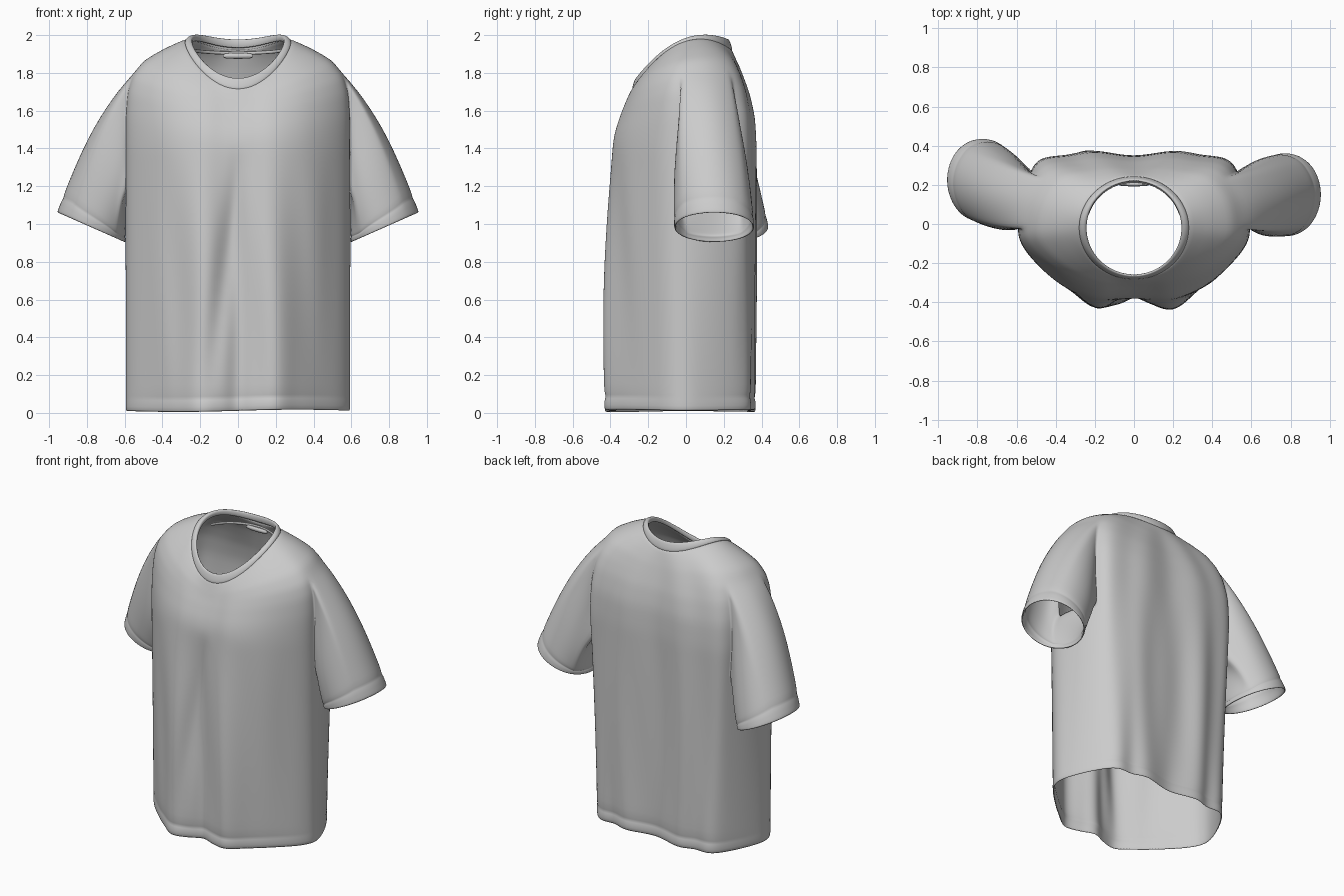
import bpy, bmesh, math
from mathutils import Vector

if "Cube" in bpy.data.objects:
    bpy.data.objects.remove(bpy.data.objects["Cube"])

SUB = 4  # columns per section control point

# Half cross-sections, back centre -> side -> front centre
CHEST = [(0, .345), (.2, .37), (.34, .35), (.47, .33), (.53, .26), (.58, .13), (.59, -.02),
         (.56, -.12), (.46, -.235), (.34, -.325), (.2, -.38), (.08, -.38), (0, -.378)]
HEM = [(0, .325), (.19, .365), (.3, .335), (.4, .335), (.47, .275), (.55, .13), (.59, -.01),
       (.545, -.12), (.42, -.25), (.31, -.345), (.2, -.425), (.09, -.405), (0, -.37)]

# Shoulder profile: height fraction, then how much chest width remains at side, front, back
SHOULDER = [(0, 1, 1, 1), (.3, 1, .83, .94), (.53, .97, .57, .74), (.68, .89, .38, .53),
            (.81, .7, .23, .34), (.91, .38, .11, .17), (1, 0, 0, 0)]


def section(half):
    """Mirror a half section and resample it as a smooth closed loop."""
    pts = [Vector(p) for p in half] + [Vector((-x, y)) for x, y in half[-2:0:-1]]
    n, out = len(pts), []
    for i in range(n):
        a, b, c, d = (pts[(i + k) % n] for k in (-1, 0, 1, 2))
        for s in range(SUB):
            t = s / SUB
            out.append(.5 * (2 * b + (c - a) * t + (2 * a - 5 * b + 4 * c - d) * t * t
                             + (3 * b - a - 3 * c + d) * t ** 3))
    return out


def neck_ring(rx, ry, a, b, c, n):
    """Neck loop whose height is a quadratic from front to back."""
    ring = []
    for i in range(n):
        th = 2 * math.pi * i / n
        s = math.cos(th)
        ring.append(Vector((rx * math.sin(th), -.02 + ry * s, a + b * s + c * s * s)))
    return ring


def loft(bm, rings):
    grid = [[bm.verts.new(p) for p in r] for r in rings]
    n = len(grid[0])
    faces = {}
    for j in range(len(grid) - 1):
        for i in range(n):
            k = (i + 1) % n
            faces[j, i] = bm.faces.new((grid[j][i], grid[j][k], grid[j + 1][k], grid[j + 1][i]))
    return faces


def finish(bm, name, thick):
    bmesh.ops.recalc_face_normals(bm, faces=bm.faces)
    for f in bm.faces:
        f.smooth = True
    me = bpy.data.meshes.new(name)
    bm.to_mesh(me)
    bm.free()
    ob = bpy.data.objects.new(name, me)
    bpy.context.collection.objects.link(ob)
    if thick:
        m = ob.modifiers.new("cloth", 'SOLIDIFY')
        m.thickness, m.offset = thick, 0
    m = ob.modifiers.new("smooth", 'SUBSURF')
    m.levels = m.render_levels = 1
    return ob


chest, hem = section(CHEST), section(HEM)
N = len(chest)

# Torso rings: straight body with a stitched hem groove and soft folds
levels = [(.003, 1), (.055, 1.005), (.075, .975), (.095, 1), (.2, 1), (.35, 1), (.5, 1), (.65, 1),
          (.8, 1), (.92, 1), (1.02, 1), (1.1, 1), (1.18, 1), (1.26, 1), (1.33, 1)]
rings = []
for z, scale in levels:
    w = min(1, z / 1.4) ** 1.3
    ring = []
    for h, c in zip(hem, chest):
        p = h.lerp(c, w)
        x, y = p.x, p.y * scale
        bell = math.sin(math.pi * min(1, z / 1.4))
        if y < -.2:    # diagonal and side folds on the front, fading in from the sides
            fade = min(1, (-.2 - y) / .1) * bell
            y += fade * .03 * math.exp(-((x + .18 - .14 * z) / .05) ** 2)
            y += fade * (.012 * math.sin(x * 19 + z * 2) - .01)
        elif y > .25:  # vertical folds on the back
            y += .01 * bell * math.sin(x * 22 + 1) * min(1, (y - .25) / .05)
        ring.append(Vector((x, y, z + (.006 * (1 + math.sin(5 * x)) if z < .11 else 0))))
    rings.append(ring)

# Shoulder rings: slope from chest to neckline
neck = neck_ring(.275, .258, 1.962, .1025, -.142, N)
rows = []
for a, b in zip(SHOULDER, SHOULDER[1:]):
    rows += [a, [(p + q) / 2 for p, q in zip(a, b)]]
rows[1][2] += .03  # ease the front chest into the slope
rows.append(SHOULDER[-1])
for h, side_w, front_w, back_w in rows:
    ring = []
    for i, (c, nk) in enumerate(zip(chest, neck)):
        s = math.cos(2 * math.pi * i / N)
        other = front_w if s < 0 else back_w
        keep = side_w + (other - side_w) * s * s
        xy = nk.xy + (c - nk.xy) * keep
        ring.append(Vector((xy.x, xy.y, 1.4 + (nk.z - 1.4) * h)))
    rings.append(ring)

bm = bmesh.new()
faces = loft(bm, rings)
crease = bm.edges.layers.float.new("crease_edge")

# Sleeves: cut each armhole, then extrude its rim out to the cuff
J0, J1 = 12, len(levels) + 6
for side in (1, -1):
    c0, c1 = (4 * SUB, 6 * SUB) if side > 0 else (N - 6 * SUB, N - 4 * SUB)
    hole = [faces[j, i] for j in range(J0, J1) for i in range(c0, c1)]
    inside = set(hole)
    rim = [e for f in hole for e in f.edges if any(g not in inside for g in e.link_faces)]
    bmesh.ops.delete(bm, geom=hole, context='FACES')
    verts = {v for e in rim for v in e.verts}
    zs, ys = [v.co.z for v in verts], [v.co.y for v in verts]
    zc, yc = (min(zs) + max(zs)) / 2, (min(ys) + max(ys)) / 2
    zr, yr = (max(zs) - min(zs)) / 2, (max(ys) - min(ys)) / 2
    cuff_y = .15 if side > 0 else .225
    start, angle = {}, {}
    for v in verts:
        start[v] = v.co.copy()
        angle[v] = math.atan2((v.co.y - yc) / yr, (v.co.z - zc) / zr)
    for e in rim:
        if (e.verts[0].co.z + e.verts[1].co.z) / 2 < max(zs) - .05:
            e[crease] = .7
    prev = {v: v for v in verts}
    for t in (.08, .2, .35, .5, .65, .8, .88, .9, .92, .97, 1):
        groove = .97 if t == .9 else 1
        new = {}
        for v in verts:
            ca, sa = math.cos(angle[v]) * groove, math.sin(angle[v]) * groove
            end = Vector((side * (.777 + .178 * ca), cuff_y + .21 * sa, .982 + .078 * ca))
            p = start[v].lerp(end, t)
            bulge = math.sin(math.pi * t ** .8)
            up = max(0, ca)
            p += Vector((side * .045 * up, .02 * sa, .024 * up)) * bulge
            if ca < .3:  # keep the underarm just outside the torso
                p.x += side * .018 * min(1, t * 4) * (.3 - ca) * (1 - t)
            new[v] = bm.verts.new(p)
        for e in rim:
            a, b = e.verts
            bm.faces.new((prev[a], prev[b], new[b], new[a]))
        prev = new
finish(bm, "shirt_body", .01)

# Ribbed collar band around the neckline, turned in at the top
bm = bmesh.new()
loft(bm, [neck_ring(.277, .26, 1.956, .1025, -.142, N),
          neck_ring(.278, .261, 1.965, .1025, -.138, N),
          neck_ring(.264, .251, 1.975, .1025, -.115, N),
          neck_ring(.25, .245, 1.975, .1025, -.1, N),
          neck_ring(.244, .239, 1.967, .1025, -.098, N),
          neck_ring(.248, .242, 1.945, .1, -.115, N)])
finish(bm, "collar", .007)

# Tape along the inside back of the neck
bm = bmesh.new()
tape = [[], []]
for i in range(21):
    th = math.radians(-75 + 7.5 * i)
    for k, z in enumerate((1.895, 1.915)):
        tape[k].append(bm.verts.new((.245 * math.sin(th), -.02 + .236 * math.cos(th),
                                     z + .02 * (1 - math.cos(th)))))
for i in range(20):
    bm.faces.new((tape[0][i], tape[0][i + 1], tape[1][i + 1], tape[1][i]))
finish(bm, "neck_tape", .008)

# Small folded label inside the back of the neck
bm = bmesh.new()
bmesh.ops.create_cube(bm, size=1)
for v in bm.verts:
    v.co = Vector((v.co.x * .16, .203 + v.co.y * .022, 1.89 + v.co.z * .032))
bmesh.ops.bevel(bm, geom=bm.edges[:], offset=.006, segments=2, affect='EDGES')
finish(bm, "neck_label", 0)
